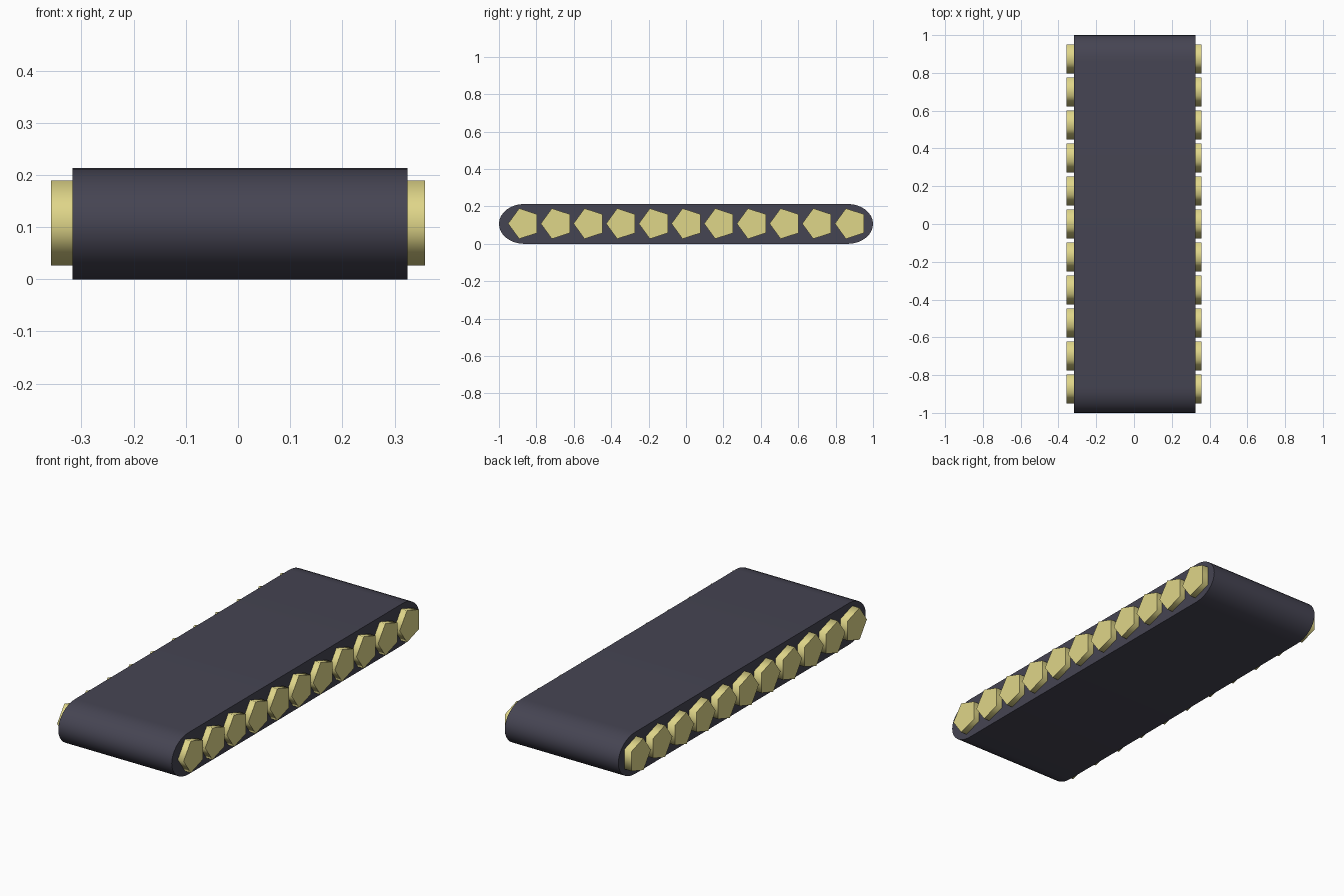
import bpy, math
from math import sin, cos, pi

if "Cube" in bpy.data.objects:
    bpy.data.objects.remove(bpy.data.objects["Cube"])

def material(name, rgb):
    m = bpy.data.materials.new(name)
    m.diffuse_color = (*rgb, 1)
    m.use_nodes = True
    m.node_tree.nodes["Principled BSDF"].inputs["Base Color"].default_value = m.diffuse_color
    return m

def extrude_x(name, profile, x0, x1, mat, angle):
    """Solid prism along x from a counter-clockwise (y, z) profile."""
    n = len(profile)
    verts = [(x, y, z) for x in (x0, x1) for y, z in profile]
    faces = [tuple(reversed(range(n))), tuple(range(n, 2 * n))]
    faces += [(i, (i + 1) % n, n + (i + 1) % n, n + i) for i in range(n)]
    mesh = bpy.data.meshes.new(name)
    mesh.from_pydata(verts, [], faces)
    mesh.materials.append(mat)
    ob = bpy.data.objects.new(name, mesh)
    bpy.context.collection.objects.link(ob)
    bpy.ops.object.select_all(action='DESELECT')
    ob.select_set(True)
    bpy.context.view_layer.objects.active = ob
    bpy.ops.object.shade_smooth_by_angle(angle=math.radians(angle))
    return ob

dark = material("belt_rubber", (0.06, 0.058, 0.085))
yellow = material("roller_yellow", (0.74, 0.67, 0.25))

# Belt: flat slab with rounded, slightly elliptical ends
HALF_H, END, SEG = 0.1065, 0.135, 16
belt = []
for side in (1, -1):
    for i in range(SEG + 1):
        a = -pi / 2 + pi * i / SEG
        belt.append((side * (1 - END + END * cos(a)), HALF_H + side * HALF_H * sin(a)))
extrude_x("belt", belt, -0.317, 0.325, dark, 30)

# Rollers: eleven five-sided bars through the belt, points facing the front
R, COUNT, FIRST, STEP = 0.0857, 11, -0.8655, 0.1747
for k in range(COUNT):
    y0 = FIRST + k * STEP
    pentagon = [(y0 + R * cos(pi + i * 2 * pi / 5), 0.108 + R * sin(pi + i * 2 * pi / 5))
                for i in range(5)]
    extrude_x(f"roller_{k + 1}", pentagon, -0.358, 0.358, yellow, 80)
